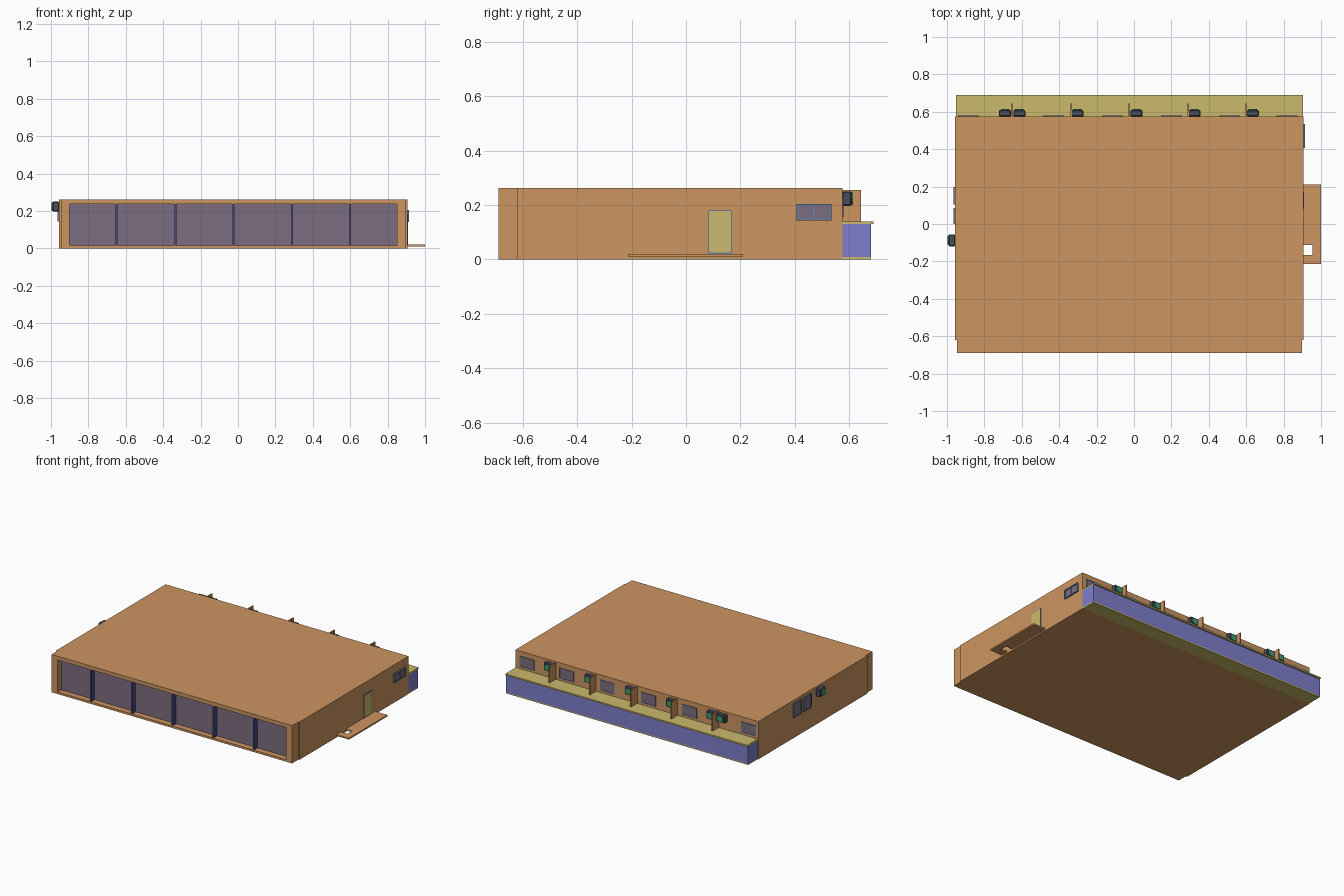
import bpy
import bmesh
from math import pi
from mathutils import Matrix, Vector

cube = bpy.data.objects.get("Cube")
if cube:
    bpy.data.objects.remove(cube, do_unlink=True)


def material(name, r, g, b):
    m = bpy.data.materials.new(name)
    m.use_nodes = True
    m.diffuse_color = (r, g, b, 1)
    m.node_tree.nodes["Principled BSDF"].inputs["Base Color"].default_value = (r, g, b, 1)
    return m


BROWN = material("tan_wall", 0.61, 0.30, 0.12)
KHAKI = material("khaki", 0.60, 0.49, 0.15)
BLUE = material("blue_wall", 0.21, 0.21, 0.60)
GLASS = material("purple_grey_glass", 0.20, 0.155, 0.22)
FRAME = material("slate_frame", 0.14, 0.21, 0.34)
MULLION = material("dark_blue_mullion", 0.06, 0.07, 0.24)
CASING = material("charcoal_casing", 0.07, 0.075, 0.10)
GREEN = material("green_fan", 0.04, 0.34, 0.17)


def finish(name, bm, mat):
    mesh = bpy.data.meshes.new(name)
    bm.to_mesh(mesh)
    bm.free()
    mesh.materials.append(mat)
    obj = bpy.data.objects.new(name, mesh)
    bpy.context.collection.objects.link(obj)
    return obj


def box(name, xs, ys, zs, mat, bevel=0):
    bm = bmesh.new()
    bmesh.ops.create_cube(bm, size=1)
    for v in bm.verts:
        v.co = Vector([(s[0] + s[1]) / 2 + c * (s[1] - s[0])
                       for c, s in zip(v.co, (xs, ys, zs))])
    if bevel:
        bmesh.ops.bevel(bm, geom=bm.edges[:], offset=bevel, segments=1, affect='EDGES')
    return finish(name, bm, mat)


def wall_box(name, axis, sign, wall, depth, along, zs, mat, bevel=0):
    """Box standing off a wall; axis is the wall normal, depth the near and far offsets."""
    span = sorted(wall + sign * d for d in depth)
    if axis == 'x':
        return box(name, span, along, zs, mat, bevel)
    return box(name, along, span, zs, mat, bevel)


def window(name, axis, sign, wall, along, zs, out=0.006, panes=2, border=0.008):
    a0, a1 = along
    z0, z1 = zs
    # glass sheet with a raised frame and dividers
    wall_box(name + "_glass", axis, sign, wall, (-0.002, out * 0.5), along, zs, GLASS)
    for i in range(panes + 1):
        c = a0 + border / 2 + (a1 - a0 - border) * i / panes
        wall_box(name + "_upright", axis, sign, wall, (0, out),
                 (c - border / 2, c + border / 2), zs, FRAME)
    for z in (z0, z1 - border):
        wall_box(name + "_rail", axis, sign, wall, (0, out), along, (z, z + border), FRAME)


def air_conditioner(name, axis, sign, wall, centre, half=0.032):
    wall_box(name + "_casing", axis, sign, wall, (0, 0.034),
             (centre - half, centre + half), (0.197, 0.25), CASING, 0.004)
    # round fan on the outer face
    bm = bmesh.new()
    bmesh.ops.create_cone(bm, cap_ends=True, segments=16, radius1=0.022,
                          radius2=0.022, depth=0.006)
    out = wall + sign * 0.036
    if axis == 'x':
        turn, pos = Matrix.Rotation(pi / 2, 4, 'Y'), (out, centre, 0.223)
    else:
        turn, pos = Matrix.Rotation(pi / 2, 4, 'X'), (centre, out, 0.223)
    bmesh.ops.transform(bm, matrix=Matrix.Translation(pos) @ turn, verts=bm.verts)
    finish(name + "_fan", bm, GREEN)


LEFT, RIGHT, BACK, TOP = 0.905, -0.957, 0.575, 0.262
FINS = [-0.65, -0.335, -0.025, 0.29, 0.6]

# Main hall
box("main_hall", (RIGHT, LEFT), (-0.62, BACK), (0, TOP), BROWN)

# Front bay: a surround around recessed glazing
box("front_sill", (-0.947, 0.898), (-0.69, -0.62), (0, 0.014), BROWN)
box("front_lintel", (-0.947, 0.898), (-0.69, -0.62), (0.236, TOP), BROWN)
box("front_jamb_right", (-0.947, -0.9), (-0.69, -0.62), (0.014, 0.236), BROWN)
box("front_jamb_left", (0.85, 0.898), (-0.69, -0.62), (0.014, 0.236), BROWN)
box("front_glazing", (-0.9, 0.85), (-0.65, -0.64), (0.014, 0.236), GLASS)
for x in FINS:
    box("front_mullion", (x - 0.005, x + 0.005), (-0.685, -0.64), (0.014, 0.236), MULLION)

# Rear annex
box("annex_floor", (-0.953, 0.903), (BACK, 0.68), (0, 0.008), KHAKI)
box("annex_wall", (-0.953, 0.903), (BACK, 0.68), (0.008, 0.13), BLUE)
box("annex_roof", (-0.953, 0.903), (BACK, 0.69), (0.13, 0.14), KHAKI)

# Rear fins, coolers and windows
for x in FINS:
    box("rear_fin", (x - 0.004, x + 0.004), (BACK, 0.643), (0.14, 0.255), BROWN)
for x in (-0.69, -0.613, -0.303, 0.013, 0.323, 0.635):
    air_conditioner("rear_cooler", 'y', 1, BACK, x)
for x in (-0.885, -0.43, -0.115, 0.2, 0.512, 0.817):
    window("rear_window", 'y', 1, BACK, (x - 0.056, x + 0.056), (0.155, 0.228),
           out=0.004, panes=1, border=0.005)

# Left side: door, window and entrance deck with an opening
wall_box("door_frame", 'x', 1, LEFT, (0, 0.003), (0.08, 0.17), (0.02, 0.182), FRAME)
wall_box("door_leaf", 'x', 1, LEFT, (0, 0.005), (0.085, 0.165), (0.025, 0.177), KHAKI)
window("left_window", 'x', 1, LEFT, (0.407, 0.535), (0.142, 0.204), out=0.01)
box("deck_outer", (0.955, 1.0), (-0.213, 0.21), (0.01, 0.02), BROWN)
box("deck_front", (LEFT, 0.955), (-0.213, -0.165), (0.01, 0.02), BROWN)
box("deck_rear", (LEFT, 0.955), (-0.112, 0.21), (0.01, 0.02), BROWN)

# Right side: sliding window pair and cooler
for along in ((0.0, 0.085), (0.105, 0.197)):
    window("right_window", 'x', -1, RIGHT, along, (0.143, 0.24), out=0.008, panes=1)
air_conditioner("right_cooler", 'x', -1, RIGHT, -0.087)
